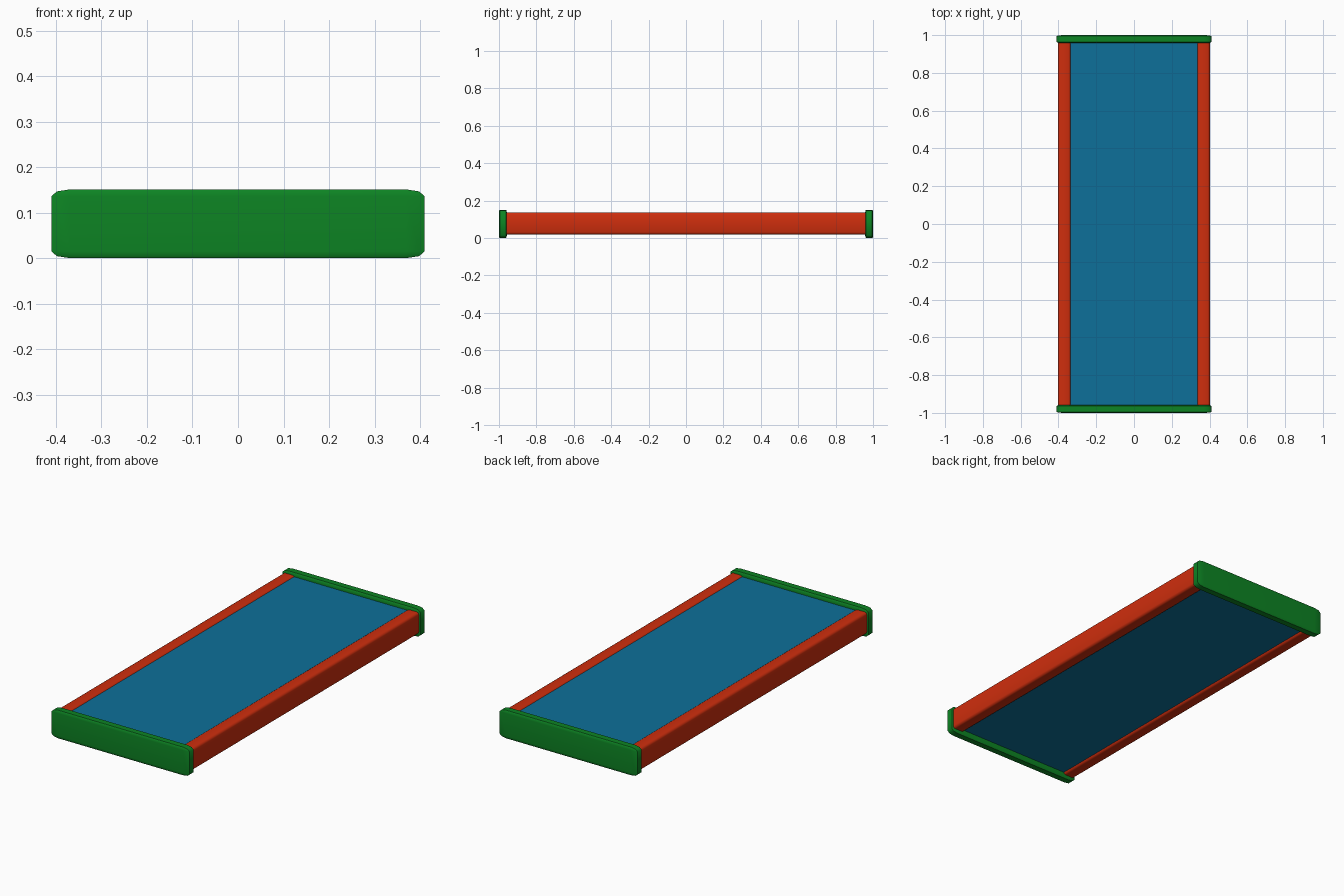
import bpy, bmesh, math
from mathutils import Matrix, Vector

if "Cube" in bpy.data.objects:
    bpy.data.objects.remove(bpy.data.objects["Cube"])


def material(name, rgb):
    m = bpy.data.materials.new(name)
    m.diffuse_color = (*rgb, 1)
    m.use_nodes = True
    m.node_tree.nodes["Principled BSDF"].inputs["Base Color"].default_value = m.diffuse_color
    return m


GREEN = material("green", (0.004, 0.23, 0.017))
RED = material("red", (0.62, 0.027, 0.004))
BLUE = material("blue", (0.004, 0.16, 0.32))


def box(name, lo, hi, mat, bevel=0.0, stretch=(1, 1, 1), lengthwise=False):
    """Box from lo to hi; bevel is made in a space shrunk by stretch, so it can differ per axis."""
    lo, hi, s = Vector(lo), Vector(hi), Vector(stretch)
    size = hi - lo
    bm = bmesh.new()
    bmesh.ops.create_cube(bm, size=1)
    bmesh.ops.scale(bm, vec=[size[i] / s[i] for i in range(3)], verts=bm.verts)
    if bevel:
        edges = [e for e in bm.edges if not lengthwise
                 or abs(e.verts[0].co.y - e.verts[1].co.y) > 0.01]
        bmesh.ops.bevel(bm, geom=edges, offset=bevel, segments=2,
                        profile=0.5, affect='EDGES')
    bmesh.ops.scale(bm, vec=s, verts=bm.verts)
    bmesh.ops.translate(bm, vec=(lo + hi) / 2, verts=bm.verts)
    me = bpy.data.meshes.new(name)
    bm.to_mesh(me)
    bm.free()
    me.materials.append(mat)
    ob = bpy.data.objects.new(name, me)
    bpy.context.collection.objects.link(ob)
    if bevel:
        bpy.ops.object.select_all(action='DESELECT')
        ob.select_set(True)
        bpy.context.view_layer.objects.active = ob
        bpy.ops.object.shade_smooth_by_angle(angle=math.radians(50))
    return ob


# Flat panel between the rails
box("panel", (-0.34, -0.965, 0.03), (0.34, 0.965, 0.13), BLUE)

# Side rails with rounded long edges
for side, x0, x1 in (("left", -0.402, -0.335), ("right", 0.335, 0.402)):
    box(side + "_rail", (x0, -0.965, 0.019), (x1, 0.965, 0.136), RED,
        bevel=0.012, lengthwise=True)

# End caps, with a bevel that is long in x and short in y
for end, y0, y1 in (("front", -1.0, -0.958), ("back", 0.958, 1.0)):
    box(end + "_cap", (-0.41, y0, 0), (0.41, y1, 0.151), GREEN,
        bevel=0.015, stretch=(2.7, 0.3, 1))
